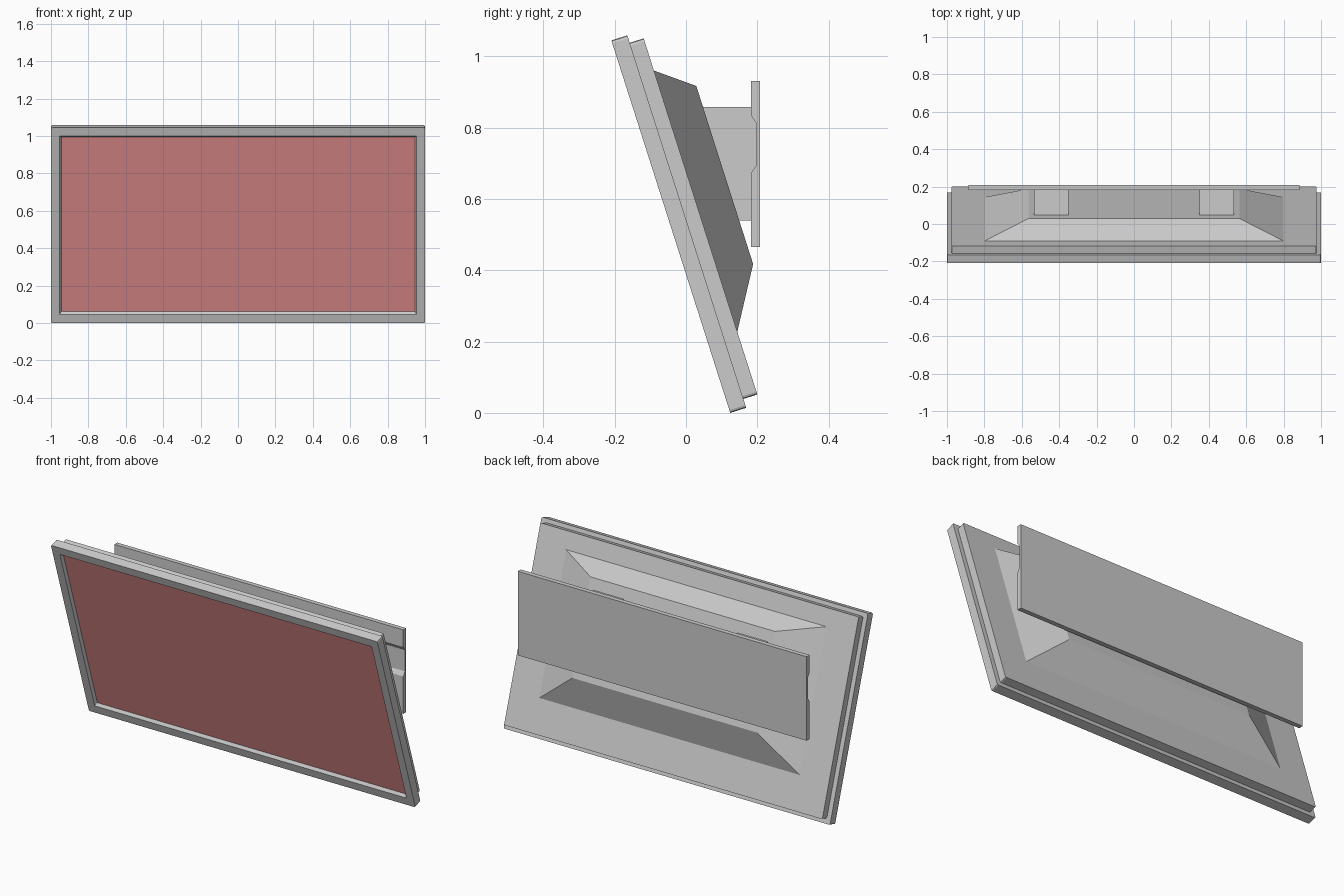
import bpy, bmesh, math
from mathutils import Vector

if "Cube" in bpy.data.objects:
    bpy.data.objects.remove(bpy.data.objects["Cube"])

TILT = math.radians(17.7)
UP = Vector((0, -math.sin(TILT), math.cos(TILT)))
BACK = Vector((0, math.cos(TILT), math.sin(TILT)))
ORIGIN = Vector((0, 0.124, 0))


def panel_point(x, u, v):
    """x across, u up along the tilted panel, v depth from its front."""
    return ORIGIN + Vector((x, 0, 0)) + UP * u + BACK * v


def ring(half, u0, u1, v, r=0, steps=3):
    """Rectangle in the panel plane, with optional rounded corners."""
    corners = [(half, u1, 0), (-half, u1, 90), (-half, u0, 180), (half, u0, 270)]
    pts = []
    for x, u, start in corners:
        if r == 0:
            pts.append(panel_point(x, u, v))
            continue
        cx = x - math.copysign(r, x)
        cu = u - r if u == u1 else u + r
        for i in range(steps):
            a = math.radians(start + 90 * i / (steps - 1))
            pts.append(panel_point(cx + r * math.cos(a), cu + r * math.sin(a), v))
    return pts


def loft(name, rings):
    """Closed solid skinned through a list of equal-length rings."""
    bm = bmesh.new()
    loops = [[bm.verts.new(p) for p in pts] for pts in rings]
    for a, b in zip(loops, loops[1:]):
        n = len(a)
        for i in range(n):
            bm.faces.new((a[i], a[(i + 1) % n], b[(i + 1) % n], b[i]))
    bm.faces.new(loops[0])
    bm.faces.new(loops[-1])
    bmesh.ops.recalc_face_normals(bm, faces=bm.faces)
    mesh = bpy.data.meshes.new(name)
    bm.to_mesh(mesh)
    bm.free()
    obj = bpy.data.objects.new(name, mesh)
    bpy.context.collection.objects.link(obj)
    return obj


def extrude_x(name, profile, x0, x1):
    """Side profile of (y, z) points extruded across x."""
    return loft(name, [[Vector((x, y, z)) for y, z in profile] for x in (x0, x1)])


# front frame with a sloped lip around the recessed screen
loft("screen_frame", [
    ring(1.0, 0, 1.096, 0.047, 0.008),
    ring(1.0, 0, 1.096, 0, 0.008),
    ring(0.955, 0.047, 1.049, 0, 0.002),
    ring(0.945, 0.060, 1.039, 0.015, 0.002),
])

# red display surface
screen = loft("screen", [
    ring(0.945, 0.060, 1.039, 0.014),
    ring(0.945, 0.060, 1.039, 0.020),
])
red = bpy.data.materials.new("screen_red")
red.diffuse_color = (0.8, 0.28, 0.28, 1)
red.use_nodes = True
red.node_tree.nodes["Principled BSDF"].inputs["Base Color"].default_value = red.diffuse_color
screen.data.materials.append(red)

# back shell, slightly smaller than the frame
loft("back_shell", [
    ring(0.975, 0.026, 1.074, 0.045, 0.008),
    ring(0.975, 0.026, 1.074, 0.088, 0.008),
])

# tapered housing on the back
loft("rear_housing", [
    ring(0.80, 0.209, 0.980, 0.087),
    ring(0.565, 0.378, 0.902, 0.188),
])

# wall plate with a shallow channel along its front
extrude_x("wall_plate", [
    (0.208, 0.465), (0.208, 0.93), (0.182, 0.93), (0.182, 0.835),
    (0.197, 0.812), (0.197, 0.695), (0.182, 0.672), (0.182, 0.465),
], -0.885, 0.885)

# two arms joining the housing to the wall plate
for side, name in ((-1, "mount_arm_left"), (1, "mount_arm_right")):
    extrude_x(name, [
        (0.045, 0.858), (0.197, 0.858), (0.197, 0.54), (0.146, 0.54),
    ], side * 0.35, side * 0.535)
